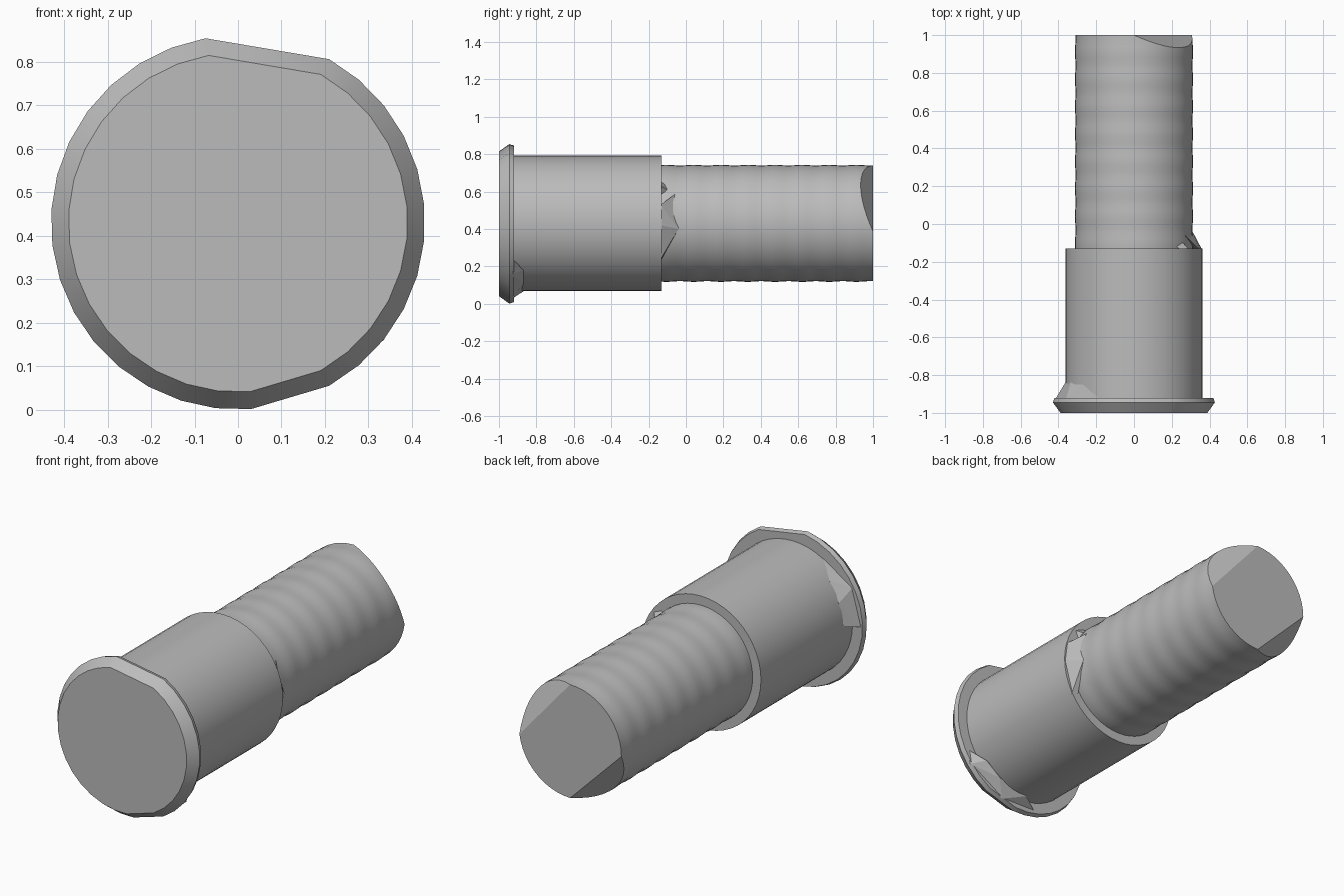
import bpy, bmesh, math
from mathutils import Vector

cube = bpy.data.objects.get("Cube")
if cube:
    bpy.data.objects.remove(cube, do_unlink=True)

CZ = 0.43  # height of the long axis

grey = bpy.data.materials.new("plain grey")
grey.use_nodes = True
GREY = (0.5, 0.5, 0.5, 1)
grey.diffuse_color = GREY
grey.node_tree.nodes["Principled BSDF"].inputs["Base Color"].default_value = GREY


def finish(name, bm, smooth=True):
    bmesh.ops.recalc_face_normals(bm, faces=bm.faces)
    mesh = bpy.data.meshes.new(name)
    bm.to_mesh(mesh)
    bm.free()
    mesh.materials.append(grey)
    ob = bpy.data.objects.new(name, mesh)
    bpy.context.collection.objects.link(ob)
    if smooth:
        bpy.ops.object.select_all(action='DESELECT')
        ob.select_set(True)
        bpy.context.view_layer.objects.active = ob
        bpy.ops.object.shade_smooth_by_angle(angle=math.radians(25))
    return ob


def loft(angles, profile):
    """Closed tube along y: profile holds (y, radius) pairs."""
    bm = bmesh.new()
    rings = [[bm.verts.new((r * math.cos(a), y, CZ + r * math.sin(a))) for a in angles]
             for y, r in profile]
    n = len(angles)
    for lo, hi in zip(rings, rings[1:]):
        for i in range(n):
            bm.faces.new((lo[i], lo[(i + 1) % n], hi[(i + 1) % n], hi[i]))
    bm.faces.new(rings[0])
    bm.faces.new(rings[-1])
    return bm


def slice_off(bm, point, normal):
    """Cut away everything beyond a plane and cap the cut."""
    geom = bm.verts[:] + bm.edges[:] + bm.faces[:]
    cut = bmesh.ops.bisect_plane(bm, geom=geom, plane_co=point, plane_no=normal, clear_outer=True)
    edges = [e for e in cut["geom_cut"] if isinstance(e, bmesh.types.BMEdge)]
    bmesh.ops.holes_fill(bm, edges=edges)


def shard(name, points):
    """Flat-faced chip spanned by a few points."""
    bm = bmesh.new()
    for p in points:
        bm.verts.new(p)
    bmesh.ops.convex_hull(bm, input=bm.verts)
    finish(name, bm, smooth=False)


def arc(start, end, count):
    return [math.radians(start + (end - start) * i / count) for i in range(count + 1)]


circle = [2 * math.pi * i / 48 for i in range(48)]

# Chamfered head with a flat at the upper and lower +x side
head_angles = arc(-60.8, 60.8, 11) + arc(100, 274, 16)
finish("head_rim", loft(head_angles, [(-1, 0.39), (-0.945, 0.43), (-0.92, 0.422)]))

# Wide barrel
finish("barrel", loft(circle, [(-0.93, 0.362), (-0.13, 0.362)]))

# Narrow pin with faint ripples and two chipped corners at its end
pin = loft(circle, [(-0.14 + 1.14 * i / 38, 0.311 + 0.002 * math.sin(i * 1.3)) for i in range(39)])
slice_off(pin, Vector((0, 1, 0.74)), Vector((0.053, 0.115, 0.046)))
slice_off(pin, Vector((0, 1, 0.12)), Vector((-0.053, 0.1, -0.053)))
finish("pin", pin)

# Chips against the shoulder
shard("shoulder_chip", [(0.27, -0.135, 0.23), (0.31, -0.04, 0.40), (0.27, -0.06, 0.585),
                        (0.345, -0.135, 0.53), (0.36, -0.135, 0.42), (0.31, -0.135, 0.24)])
shard("small_shoulder_chip", [(0.24, -0.135, 0.65), (0.27, -0.135, 0.58), (0.26, -0.10, 0.61),
                              (0.22, -0.11, 0.64), (0.29, -0.135, 0.63)])

# Chips behind the head
shard("lower_head_chip", [(0.336, -0.925, 0.16), (0.12, -0.925, 0.03), (-0.10, -0.925, 0.035),
                          (0.35, -0.925, 0.24), (0.27, -0.87, 0.18), (0.18, -0.87, 0.11),
                          (0.0, -0.87, 0.066)])
shard("upper_head_chip", [(-0.415, -0.925, 0.43), (-0.36, -0.925, 0.63), (-0.18, -0.925, 0.75),
                          (-0.364, -0.84, 0.45), (-0.335, -0.84, 0.57), (-0.27, -0.85, 0.675)])
